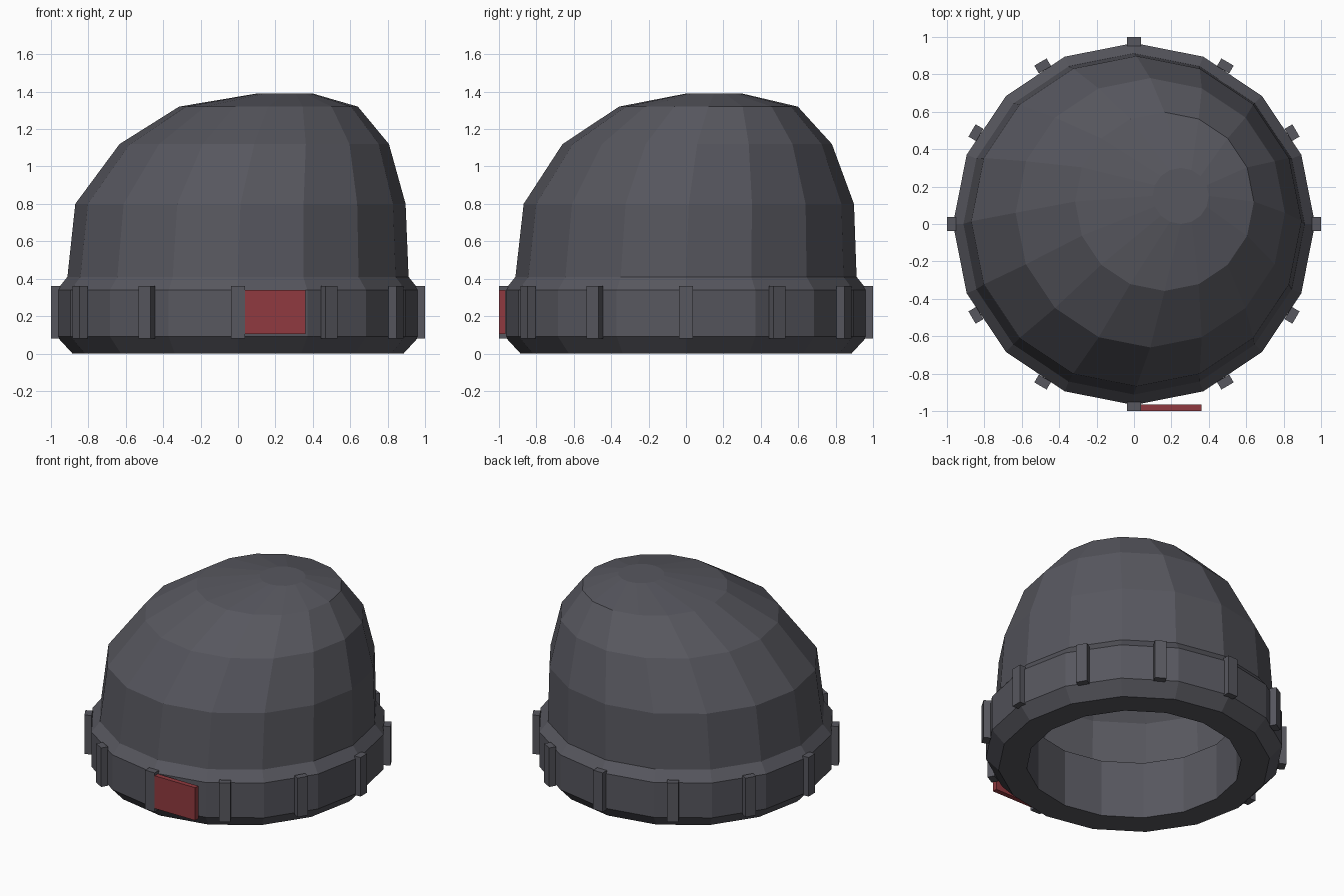
import bpy, bmesh, math
from mathutils import Matrix, Vector

default = bpy.data.objects.get("Cube")
if default:
    bpy.data.objects.remove(default, do_unlink=True)

SIDES = 16


def make_material(name, rgb):
    mat = bpy.data.materials.new(name)
    mat.use_nodes = True
    mat.diffuse_color = (*rgb, 1)
    mat.node_tree.nodes["Principled BSDF"].inputs["Base Color"].default_value = (*rgb, 1)
    return mat


charcoal = make_material("charcoal_wool", (0.095, 0.095, 0.113))
red = make_material("red_tag", (0.28, 0.042, 0.05))


def finish(name, bm, mat):
    mesh = bpy.data.meshes.new(name)
    bm.to_mesh(mesh)
    bm.free()
    mesh.materials.append(mat)
    obj = bpy.data.objects.new(name, mesh)
    bpy.context.collection.objects.link(obj)
    return obj


def ring(bm, radius, z, cx=0, cy=0):
    angles = [2 * math.pi * i / SIDES for i in range(SIDES)]
    return [bm.verts.new((cx + radius * math.cos(a), cy + radius * math.sin(a), z)) for a in angles]


def bridge(bm, low, high):
    for i in range(SIDES):
        j = (i + 1) % SIDES
        bm.faces.new((low[i], low[j], high[j], high[i]))


def box(name, size, matrix, mat):
    bm = bmesh.new()
    bmesh.ops.create_cube(bm, size=1)
    bmesh.ops.scale(bm, vec=Vector(size), verts=bm.verts)
    bmesh.ops.transform(bm, matrix=matrix, verts=bm.verts)
    return finish(name, bm, mat)


# Slouching crown: rings of radius, height and drifting centre
bm = bmesh.new()
crown = [(0.912, 0.41, 0, 0), (0.883, 0.80, 0.013, 0.015), (0.72, 1.12, 0.087, 0.06),
         (0.478, 1.32, 0.163, 0.12), (0.15, 1.39, 0.25, 0.15)]
rings = [ring(bm, *row) for row in crown]
for low, high in zip(rings, rings[1:]):
    bridge(bm, low, high)
bm.faces.new(rings[-1])
finish("crown", bm, charcoal)

# Thick folded brim: closed profile swept round the opening
bm = bmesh.new()
profile = [(0.70, 0), (0.885, 0), (0.968, 0.09), (0.968, 0.34), (0.912, 0.41), (0.70, 0.41)]
rings = [ring(bm, r, z) for r, z in profile]
for low, high in zip(rings, rings[1:] + rings[:1]):
    bridge(bm, low, high)
bmesh.ops.recalc_face_normals(bm, faces=bm.faces)
finish("folded_brim", bm, charcoal)

# Knitted ribs spaced evenly round the brim
for i in range(12):
    turn = Matrix.Rotation(math.radians(30 * i), 4, "Z")
    place = turn @ Matrix.Translation((0.976, 0, 0.22))
    box(f"brim_rib_{i + 1}", (0.048, 0.076, 0.28), place, charcoal)

# Plain sewn tag on the front
box("front_tag", (0.33, 0.035, 0.235), Matrix.Translation((0.195, -0.982, 0.222)), red)
